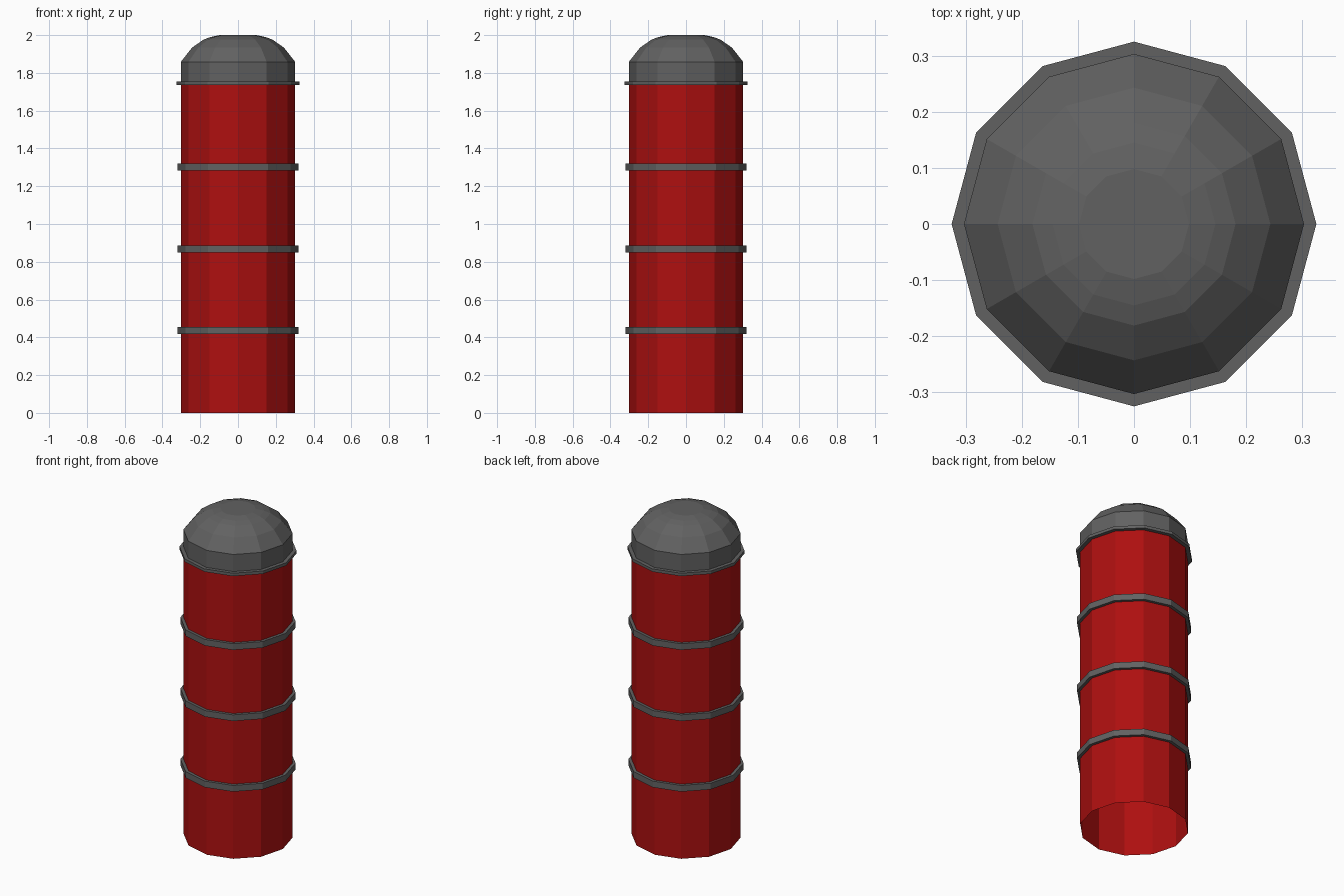
import bpy, bmesh
from math import cos, sin, pi

if "Cube" in bpy.data.objects:
    bpy.data.objects.remove(bpy.data.objects["Cube"])

SIDES = 12

red = bpy.data.materials.new("red_paint")
red.diffuse_color = (0.42, 0.005, 0.005, 1)
red.use_nodes = True
red.node_tree.nodes["Principled BSDF"].inputs["Base Color"].default_value = red.diffuse_color
grey = bpy.data.materials.new("dark_grey")
grey.diffuse_color = (0.12, 0.12, 0.12, 1)
grey.use_nodes = True
grey.node_tree.nodes["Principled BSDF"].inputs["Base Color"].default_value = grey.diffuse_color


def lathe(name, profile, material, cap=False):
    """Spin a (radius, z) profile around z into a flat-shaded 12-sided shell."""
    bm = bmesh.new()
    rings = [[bm.verts.new((r * cos(2 * pi * i / SIDES), r * sin(2 * pi * i / SIDES), z))
              for i in range(SIDES)] for r, z in profile]
    for a, b in zip(rings, rings[1:]):
        for i in range(SIDES):
            j = (i + 1) % SIDES
            bm.faces.new((a[i], a[j], b[j], b[i]))
    if cap:
        bm.faces.new(rings[-1])
    mesh = bpy.data.meshes.new(name)
    bm.to_mesh(mesh)
    bm.free()
    mesh.materials.append(material)
    obj = bpy.data.objects.new(name, mesh)
    bpy.context.collection.objects.link(obj)
    return obj


# Hollow tube, open at the bottom
lathe("tube_body", [(0.302, 0), (0.302, 1.74)], red)

# Three raised bands around the tube
for n, z in enumerate((0.437, 0.868, 1.302)):
    lathe(f"band_{n + 1}", [(0.302, z - 0.019), (0.32, z - 0.019),
                            (0.32, z + 0.019), (0.302, z + 0.019)], grey)

# Domed cap with a thin rim at its base
lathe("dome_rim", [(0.302, 1.736), (0.325, 1.736),
                   (0.325, 1.754), (0.303, 1.754)], grey)
lathe("dome_cap", [(0.303, 1.74), (0.303, 1.858), (0.243, 1.934), (0.181, 1.977),
                   (0.145, 1.99), (0.098, 2.0)], grey, cap=True)
